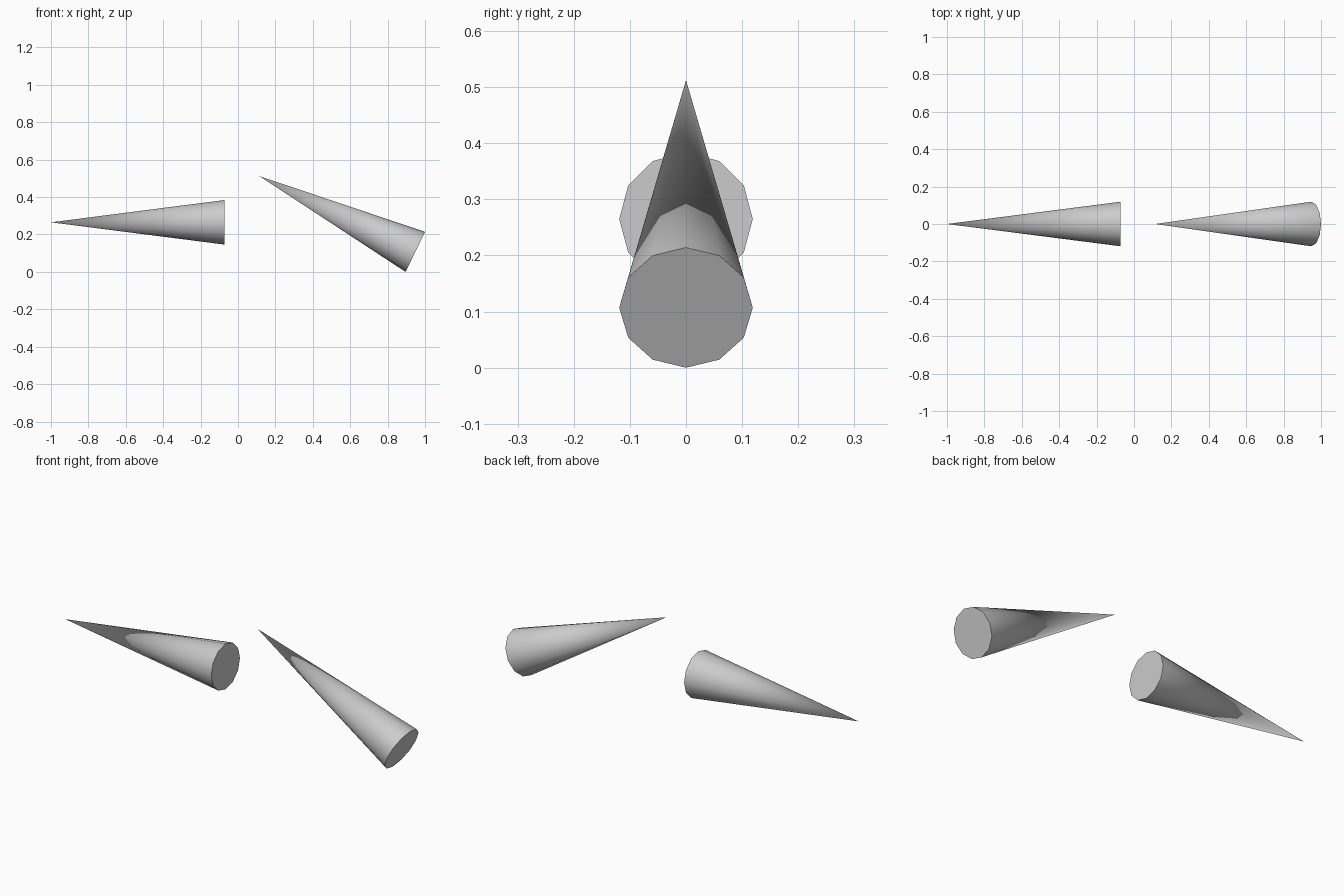
import bpy
from math import radians, sin, cos

if "Cube" in bpy.data.objects:
    bpy.data.objects.remove(bpy.data.objects["Cube"])

RADIUS, LENGTH, SIDES = 0.119, 0.928, 12


def spike(name, base_x, base_z, tilt):
    """Closed cone pointing to -x, its tip raised by tilt degrees."""
    t = radians(tilt)
    centre = (base_x - cos(t) * LENGTH / 2, 0, base_z + sin(t) * LENGTH / 2)
    bpy.ops.mesh.primitive_cone_add(
        vertices=SIDES, radius1=RADIUS, radius2=0, depth=LENGTH,
        end_fill_type='NGON', location=centre, rotation=(0, t - radians(90), 0))
    bpy.context.object.name = name
    # Smooth sides, sharp base rim
    bpy.ops.object.shade_smooth_by_angle(angle=radians(40))


# Level cone on the left, tilted cone on the right
spike("level_cone", -0.072, 0.265, 0)
spike("tilted_cone", 0.948, 0.107, 25.9)
